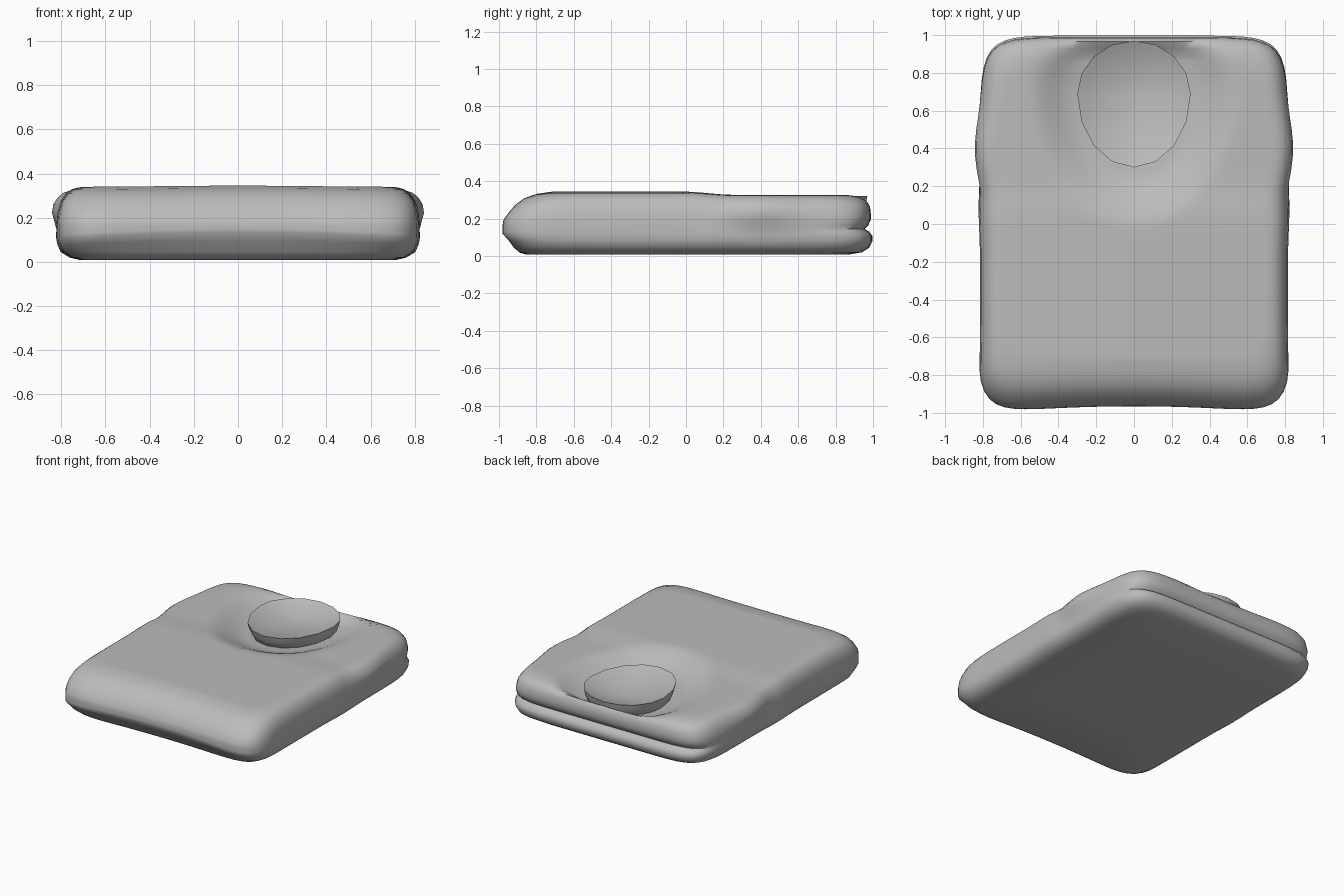
import bpy, bmesh, math

if "Cube" in bpy.data.objects:
    bpy.data.objects.remove(bpy.data.objects["Cube"])

grey = bpy.data.materials.new("soft grey")
grey.diffuse_color = (0.5, 0.5, 0.5, 1)
grey.use_nodes = True
grey.node_tree.nodes["Principled BSDF"].inputs["Base Color"].default_value = grey.diffuse_color


def smooth(a, b, v):
    t = max(0.0, min(1.0, (v - a) / (b - a)))
    return t * t * (3 - 2 * t)


def bump(v, centre, width):
    return math.exp(-((v - centre) / width) ** 2)


def egg_radius(x, y):
    # 1 on the rim of the egg-shaped pillow
    dy = y - 0.69
    return math.hypot(x / 0.3, dy / (0.28 if dy > 0 else 0.39))


def hollow(x, y):
    # dip in the cover around and under the pillow
    r = egg_radius(x, y)
    d = 0.085 + 0.07 * (1 - r) if r < 1 else 0.085 * (1 - smooth(1, 1.85, r))
    return d * (1 - smooth(0.88, 1.0, y))


def loft(name, rings, close_ends=True, angle=50):
    # skin a stack of closed rings, with a centre point at both ends
    bm = bmesh.new()
    loops = [[bm.verts.new(p) for p in ring] for ring in rings]
    n = len(loops[0])
    for a, b in zip(loops, loops[1:]):
        for i in range(n):
            j = (i + 1) % n
            bm.faces.new((a[i], a[j], b[j], b[i]))
    if close_ends:
        bm.faces.new(loops[0][::-1])
        bm.faces.new(loops[-1])
    bmesh.ops.recalc_face_normals(bm, faces=bm.faces)
    me = bpy.data.meshes.new(name)
    bm.to_mesh(me)
    bm.free()
    ob = bpy.data.objects.new(name, me)
    bpy.context.collection.objects.link(ob)
    me.materials.append(grey)
    bpy.context.view_layer.objects.active = ob
    ob.select_set(True)
    bpy.ops.object.shade_smooth_by_angle(angle=math.radians(angle))
    ob.select_set(False)
    return ob


# rounded square outline, even spacing along each side
M = 28
ts = [-1 + 2 * i / M for i in range(M)]
square = ([(t, -1) for t in ts] + [(1, t) for t in ts]
          + [(-t, 1) for t in ts] + [(-1, -t) for t in ts])
outline = []
for u, v in square:
    s = (abs(u) ** 9 + abs(v) ** 9) ** (-1 / 9)
    outline.append((u * s, v * s))

# side inset, front inset, back inset, height
levels = [
    (0.11, 0.12, 0.13, 0.008), (0.06, 0.085, 0.06, 0.02),
    (0.02, 0.06, 0.02, 0.045), (0.005, 0.03, 0.003, 0.08),
    (0.0, 0.0, 0.003, 0.108), (0.0, 0.0, 0.02, 0.13),
    (0.0, 0.0, 0.045, 0.145), (0.0, 0.0, 0.025, 0.165),
    (0.002, 0.005, 0.012, 0.195), (0.006, 0.035, 0.012, 0.235),
    (0.018, 0.07, 0.016, 0.275), (0.04, 0.115, 0.035, 0.308),
    (0.065, 0.17, 0.07, 0.327), (0.095, 0.23, 0.11, 0.336)]


def body_point(u, v, level, k=1.0):
    side, front, back, z = level
    x = u * (0.815 - side) * k
    y0, y1 = -1 + front, 1 - back
    y = (y0 + y1) / 2 + v * k * (y1 - y0) / 2
    # wavy long sides, and front pulled in at the middle
    if abs(u) > 0.5:
        wave = (0.04 * bump(y, 0.4, 0.2) * smooth(0.1, 0.28, z)
                + 0.015 * bump(y, -0.85, 0.15) - 0.008 * bump(y, 0.08, 0.15))
        x += math.copysign(wave * smooth(0.7, 1, abs(u * k)), u)
    centre = max(0, 1 - (x / 0.75) ** 2)
    if v < 0:
        y += 0.035 * centre * smooth(0.85, 1.0, -v * k)
        # arched hem
        z += 0.028 * centre * smooth(0.6, 1, -v) * bump(z, 0.108, 0.035)
    if z > 0.22:
        z += 0.006 * bump(x, 0, 0.5) - 0.014 * smooth(0.0, 0.25, y)
        z -= hollow(x, y) * smooth(0.25, 0.33, z)
    return (x, y, z)


rings = [[body_point(u, v, levels[0], k) for u, v in outline] for k in (0.05, 0.5)]
rings += [[body_point(u, v, lv) for u, v in outline] for lv in levels]
STEPS = 26
rings += [[body_point(u, v, levels[-1][:3] + (0.339,), 1 - i / STEPS)
           for u, v in outline] for i in range(1, STEPS)]
loft("bed_cover", rings, angle=60)

# egg-shaped dished pillow: underside, rim, then bowl
SIDES = 16


def egg_ring(r, z):
    pts = []
    for i in range(SIDES):
        a = 2 * math.pi * i / SIDES
        s = math.sin(a)
        pts.append((0.3 * r * math.cos(a), 0.69 + r * s * (0.28 if s > 0 else 0.39), z))
    return pts


under = [(0.3, 0.17), (0.75, 0.2), (0.9, 0.23), (0.97, 0.28)]
bowl = [(r, 0.322 - 0.065 * (1 - r * r)) for r in (1, 0.9, 0.78, 0.6, 0.4, 0.2, 0.05)]
loft("dished_pillow", [egg_ring(r, z) for r, z in under + bowl], angle=45)
